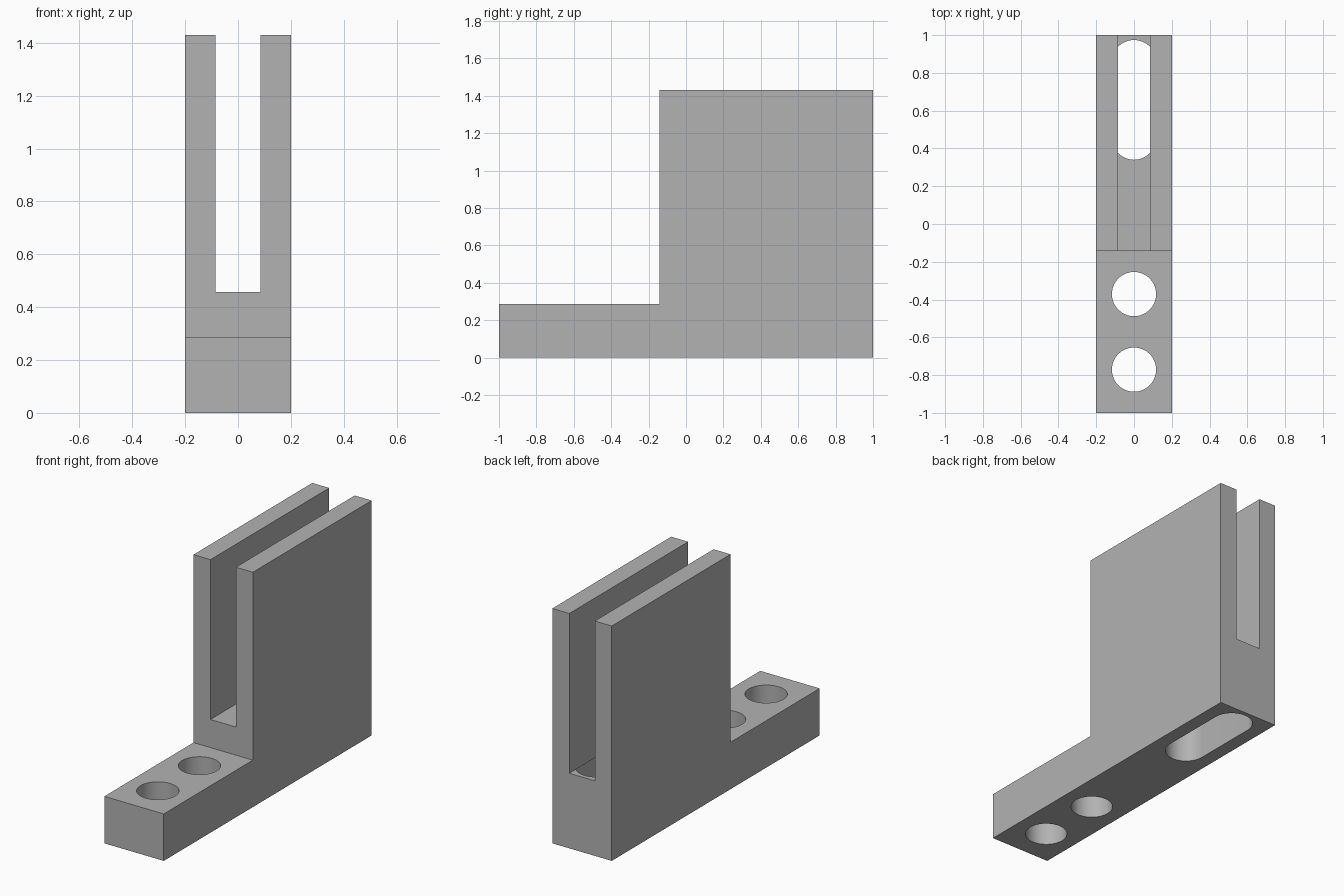
import bpy, bmesh, math

cube = bpy.data.objects.get("Cube")
if cube:
    bpy.data.objects.remove(cube, do_unlink=True)

# Main dimensions
HALF_W, LENGTH, HEIGHT = 0.2, 2.0, 1.43
FOOT_H, STEP_Y = 0.286, -0.143
GAP, GAP_FLOOR = 0.0857, 0.457
HOLE_R = 0.117

grey = bpy.data.materials.new("plain grey")
grey.use_nodes = True
colour = (0.45, 0.45, 0.45, 1)
grey.diffuse_color = colour
grey.node_tree.nodes["Principled BSDF"].inputs["Base Color"].default_value = colour


def prism(name, points, move):
    """Closed outline extruded along a vector."""
    bm = bmesh.new()
    face = bm.faces.new([bm.verts.new(p) for p in points])
    ext = bmesh.ops.extrude_face_region(bm, geom=[face])
    verts = [g for g in ext["geom"] if isinstance(g, bmesh.types.BMVert)]
    bmesh.ops.translate(bm, verts=verts, vec=move)
    bmesh.ops.recalc_face_normals(bm, faces=bm.faces[:])
    mesh = bpy.data.meshes.new(name)
    bm.to_mesh(mesh)
    bm.free()
    mesh.materials.append(grey)
    obj = bpy.data.objects.new(name, mesh)
    bpy.context.collection.objects.link(obj)
    return obj


def round_slot(name, y0, y1, top, steps=32):
    """Vertical cutter with half-round ends; equal centres give a cylinder."""
    pts = []
    for centre, start in ((y1, 0), (y0, math.pi)):
        for i in range(steps + 1):
            if y0 == y1 and i == steps:
                continue
            a = start + math.pi * i / steps
            pts.append((HOLE_R * math.cos(a), centre + HOLE_R * math.sin(a), -0.1))
    return prism(name, pts, (0, 0, top + 0.1))


# L-shaped body from its side profile
y0, y1 = -LENGTH / 2, LENGTH / 2
profile = [(y0, 0), (y1, 0), (y1, HEIGHT), (STEP_Y, HEIGHT), (STEP_Y, FOOT_H), (y0, FOOT_H)]
body = prism("slotted_bracket", [(-HALF_W, y, z) for y, z in profile], (2 * HALF_W, 0, 0))

# Cutters: two foot holes, the long slot under the channel, the channel
channel = [(-GAP, GAP_FLOOR), (GAP, GAP_FLOOR), (GAP, HEIGHT + 0.1), (-GAP, HEIGHT + 0.1)]
cutters = [
    round_slot("front_hole_cutter", -0.771, -0.771, FOOT_H + 0.1),
    round_slot("rear_hole_cutter", -0.371, -0.371, FOOT_H + 0.1),
    round_slot("long_slot_cutter", 0.457, 0.857, GAP_FLOOR),
    prism("channel_cutter", [(x, STEP_Y - 0.1, z) for x, z in channel], (0, LENGTH, 0)),
]
for cutter in cutters:
    cutter.hide_render = True
    mod = body.modifiers.new(cutter.name, 'BOOLEAN')
    mod.operation, mod.solver, mod.object = 'DIFFERENCE', 'EXACT', cutter

# Bake the cuts and drop the cutters
graph = bpy.context.evaluated_depsgraph_get()
body_mesh = bpy.data.meshes.new_from_object(body.evaluated_get(graph))
body.modifiers.clear()
body.data = body_mesh
for cutter in cutters:
    bpy.data.objects.remove(cutter, do_unlink=True)

# Smooth hole walls, sharp edges elsewhere
bpy.ops.object.select_all(action='DESELECT')
body.select_set(True)
bpy.context.view_layer.objects.active = body
bpy.ops.object.shade_smooth_by_angle(angle=math.radians(30))
